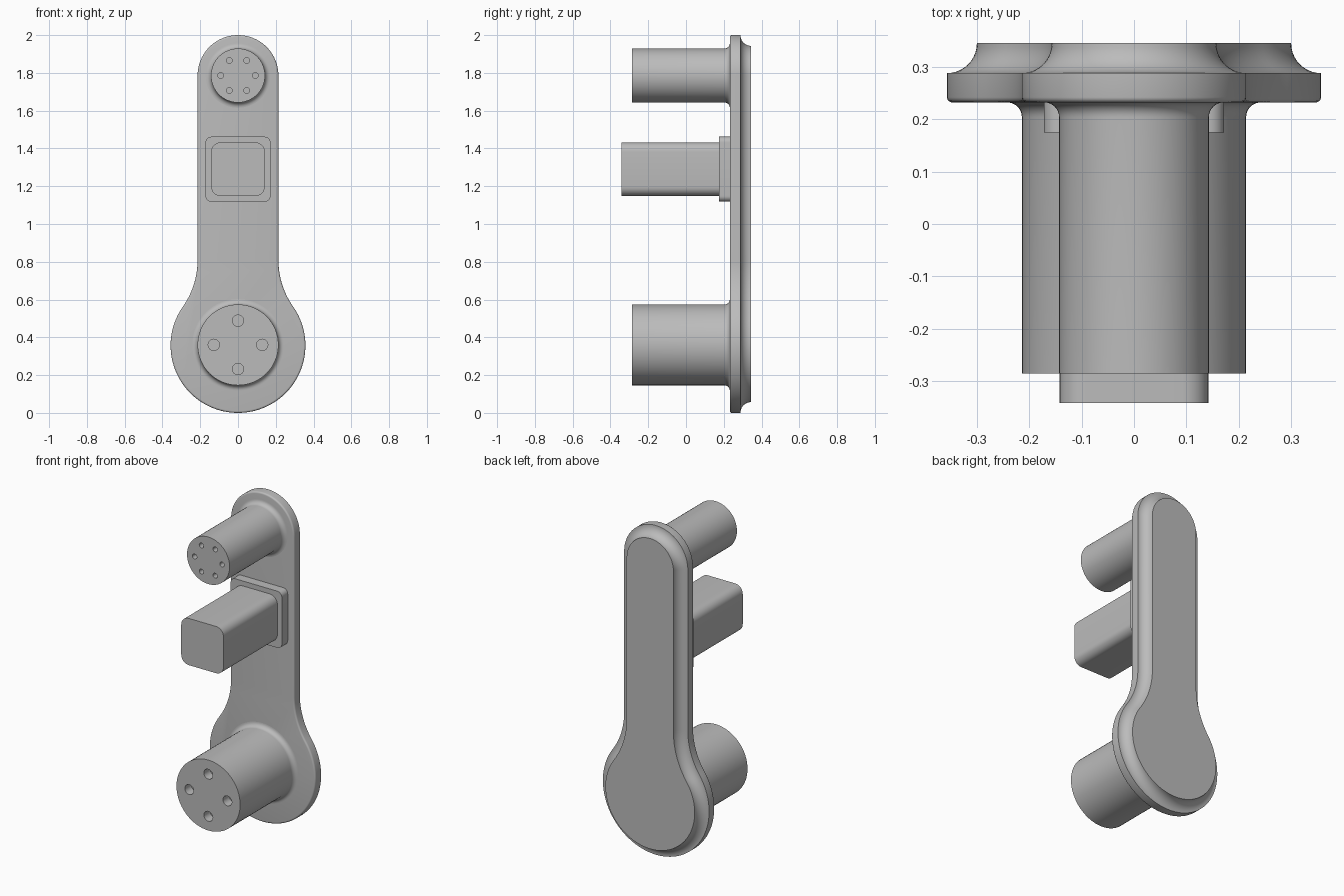
import bpy, bmesh
from math import sin, cos, pi, atan2, radians, sqrt

cube = bpy.data.objects.get("Cube")
if cube:
    bpy.data.objects.remove(cube, do_unlink=True)

grey = bpy.data.materials.new("plain grey")
grey.use_nodes = True
GREY = (0.5, 0.5, 0.5, 1)
grey.diffuse_color = GREY
grey.node_tree.nodes["Principled BSDF"].inputs["Base Color"].default_value = GREY

FRONT, RIM, BACK = 0.232, 0.288, 0.345   # plate depths
TOP_Z, TOP_R = 1.786, 0.214              # upper end of the plate
LOW_Z, LOW_R = 0.357, 0.357              # round lower end
NECK_R = 0.43                            # concave neck radius


def arc(cx, cz, r, a0, a1, n):
    return [(cx + r * cos(a0 + (a1 - a0) * i / n),
             cz + r * sin(a0 + (a1 - a0) * i / n)) for i in range(n + 1)]


def circle(cx, cz, r, n=64):
    return arc(cx, cz, r, 0, 2 * pi, n)[:-1]


def rounded_square(cz, half, r):
    pts = []
    for i, (sx, sz) in enumerate([(1, 1), (-1, 1), (-1, -1), (1, -1)]):
        a = i * pi / 2
        pts += arc(sx * (half - r), cz + sz * (half - r), r, a, a + pi / 2, 8)
    return pts


def plate_outline(inset):
    # Tangent arcs: top end, neck and lower end, then mirrored
    nx = TOP_R + NECK_R
    rise = sqrt((NECK_R + LOW_R) ** 2 - nx ** 2)
    a = atan2(rise, nx)
    right = arc(0, LOW_Z, LOW_R - inset, -pi / 2, a, 40)
    right += arc(nx, LOW_Z + rise, NECK_R + inset, pi + a, pi, 16)[1:]
    right += arc(0, TOP_Z, TOP_R - inset, 0, pi / 2, 24)
    return right + [(-x, z) for x, z in right[-2:0:-1]]


def loft(name, rings, smooth=True):
    """Skin (depth, outline) rings and cap both ends."""
    bm = bmesh.new()
    loops = [[bm.verts.new((x, y, z)) for x, z in pts] for y, pts in rings]
    n = len(loops[0])
    for a, b in zip(loops, loops[1:]):
        for i in range(n):
            j = (i + 1) % n
            bm.faces.new((a[i], a[j], b[j], b[i]))
    bm.faces.new(loops[0])
    bm.faces.new(loops[-1])
    bmesh.ops.recalc_face_normals(bm, faces=bm.faces)
    mesh = bpy.data.meshes.new(name)
    bm.to_mesh(mesh)
    bm.free()
    ob = bpy.data.objects.new(name, mesh)
    bpy.context.collection.objects.link(ob)
    mesh.materials.append(grey)
    if smooth:
        shade(ob)
    return ob


def select(ob):
    bpy.ops.object.select_all(action='DESELECT')
    ob.select_set(True)
    bpy.context.view_layer.objects.active = ob


def shade(ob):
    select(ob)
    bpy.ops.object.shade_smooth_by_angle(angle=radians(30))


def drilled_post(name, cz, r, count, ring_r, hole_r):
    # Cylinder flaring into the plate through a small fillet
    f = 0.028
    rings = [(-0.285, circle(0, cz, r))]
    for i in range(9):
        t = i / 8 * pi / 2
        rings.append((FRONT - f + f * sin(t), circle(0, cz, r + f - f * cos(t))))
    rings.append((FRONT + 0.02, rings[-1][1]))
    post = loft(name, rings, smooth=False)
    # Blind holes in the end face
    for x, z in circle(0, cz, ring_r, count):
        cutter = loft("hole_cutter", [(-0.32, circle(x, z, hole_r, 24)),
                                      (-0.225, circle(x, z, hole_r, 24))], smooth=False)
        mod = post.modifiers.new("hole", 'BOOLEAN')
        mod.operation, mod.solver, mod.object = 'DIFFERENCE', 'EXACT', cutter
        select(post)
        bpy.ops.object.modifier_apply(modifier=mod.name)
        bpy.data.objects.remove(cutter, do_unlink=True)
    shade(post)


# Backing plate: rounded front edge, straight rim, coved back
e, cove = 0.01, BACK - RIM
rings = []
for i in range(5):
    t = i / 4 * pi / 2
    rings.append((FRONT + e - e * cos(t), plate_outline(e - e * sin(t))))
for i in range(11):
    t = i / 10 * pi / 2
    rings.append((BACK - cove * cos(t), plate_outline(cove * sin(t))))
loft("backing_plate", rings)

# Round posts
drilled_post("upper_post", TOP_Z, 0.143, 6, 0.092, 0.015)
drilled_post("lower_post", LOW_Z + 0.003, 0.214, 4, 0.128, 0.03)

# Square bar on its collar
MID = 1.29
collar = rounded_square(MID, 0.172, 0.03)
bar = rounded_square(MID, 0.142, 0.05)
loft("bar_collar", [(0.175, collar), (FRONT + 0.01, collar)])
loft("square_bar", [(-0.342, bar), (0.185, bar)])
